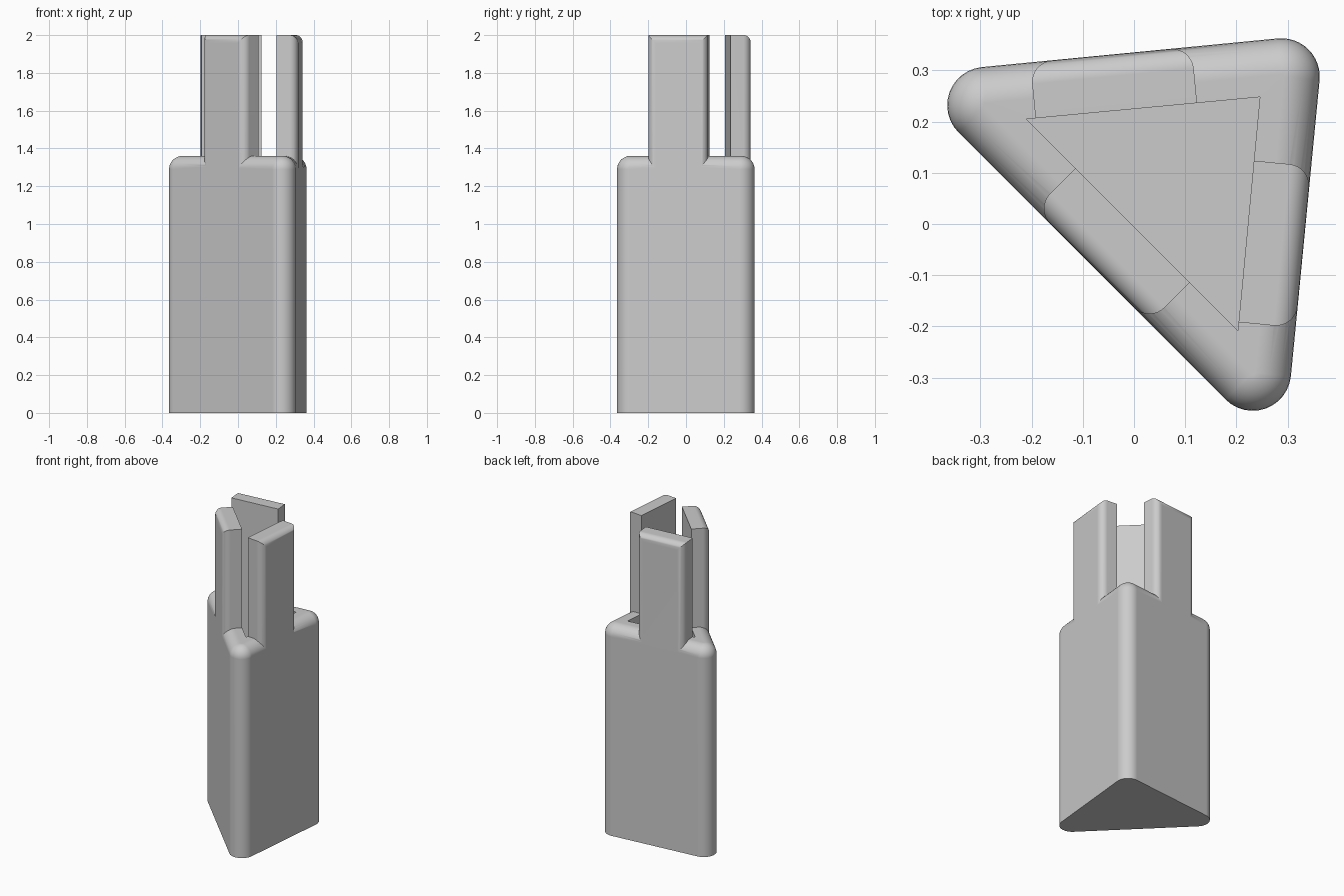
import bpy, bmesh
from math import sin, cos, pi
from mathutils import Vector

if "Cube" in bpy.data.objects:
    bpy.data.objects.remove(bpy.data.objects["Cube"])

grey = bpy.data.materials.new("plain grey")
grey.use_nodes = True
grey.diffuse_color = (0.6, 0.6, 0.6, 1)
grey.node_tree.nodes["Principled BSDF"].inputs["Base Color"].default_value = (0.6, 0.6, 0.6, 1)

# Corner centres of the rounded triangle, counter-clockwise
CORNERS = [Vector((-0.29, 0.232)), Vector((0.232, -0.29)), Vector((0.288, 0.288))]
CORNER_R = 0.075
BODY_TOP, BODY_FILLET = 1.36, 0.07
TAB_TOP, TAB_FILLET, TAB_DEPTH = 2.0, 0.042, 0.122
POCKET_FLOOR = 0.113


def loft(name, rings):
    """Closed solid skinned through rings of equal length."""
    bm = bmesh.new()
    rows = [[bm.verts.new(p) for p in ring] for ring in rings]
    n = len(rows[0])
    for a, b in zip(rows, rows[1:]):
        for i in range(n):
            j = (i + 1) % n
            bm.faces.new((a[i], a[j], b[j], b[i]))
    bm.faces.new(rows[0])
    bm.faces.new(rows[-1])
    bmesh.ops.recalc_face_normals(bm, faces=bm.faces)
    mesh = bpy.data.meshes.new(name)
    bm.to_mesh(mesh)
    bm.free()
    mesh.materials.append(grey)
    obj = bpy.data.objects.new(name, mesh)
    bpy.context.collection.objects.link(obj)
    return obj


def edge_frame(i):
    """Start corner, direction and outward normal of one side."""
    p, q = CORNERS[i], CORNERS[(i + 1) % 3]
    u = (q - p).normalized()
    return p, u, Vector((u.y, -u.x))


def body_ring(radius, z, steps=12):
    pts = []
    for i, c in enumerate(CORNERS):
        start, end = edge_frame(i - 1)[2], edge_frame(i)[2]
        for k in range(steps + 1):
            pts.append((c + radius * start.slerp(end, k / steps)).to_3d() + Vector((0, 0, z)))
    return pts


def make_tab(name, side, s0, s1, steps=8):
    """Upright tab flush with a side, rounded on its outer upright and top edges."""
    p, u, n = edge_frame(side)
    outer = CORNER_R - 0.0004
    rows = []
    for k in range(steps + 1):
        t = k / steps * pi / 2
        rows.append((TAB_FILLET * (1 - cos(t)), TAB_FILLET * (1 - sin(t))))
    rows.append((TAB_DEPTH, 0))
    rings = []
    for depth, inset in rows:
        a = p + u * (s0 + inset) + n * (outer - depth)
        b = p + u * (s1 - inset) + n * (outer - depth)
        low, high = 1.2, TAB_TOP - inset
        rings.append([(*a, low), (*a, high), (*b, high), (*b, low)])
    return loft(name, rings)


def combine(target, tool, operation):
    tool.hide_render = True
    mod = target.modifiers.new("combine", "BOOLEAN")
    mod.operation, mod.object, mod.solver = operation, tool, "EXACT"
    bpy.context.view_layer.objects.active = target
    bpy.ops.object.modifier_apply(modifier=mod.name)
    bpy.data.objects.remove(tool)


# Body with rounded corners and rounded top rim
rings = [body_ring(CORNER_R, 0)]
for k in range(9):
    t = k / 8 * pi / 2
    rings.append(body_ring(CORNER_R - BODY_FILLET * (1 - cos(t)),
                           BODY_TOP - BODY_FILLET * (1 - sin(t))))
body = loft("triangular_socket", rings)

# Three upright tabs, one on each side
for side, (name, s0, s1) in enumerate([("front_tab", 0.211, 0.527),
                                       ("left_tab", 0.095, 0.412),
                                       ("back_tab", 0.169, 0.486)]):
    combine(body, make_tab(name, side, s0, s1), "UNION")

# Sharp-cornered pocket, which also trims the inner faces of the tabs
inner = [(-0.21, 0.205), (0.203, -0.208), (0.246, 0.248)]
cutter = loft("pocket_cutter", [[(x, y, z) for x, y in inner] for z in (POCKET_FLOOR, 2.2)])
combine(body, cutter, "DIFFERENCE")

# Smooth fillets with crisp edges
bpy.ops.object.select_all(action="DESELECT")
body.select_set(True)
bpy.context.view_layer.objects.active = body
bpy.ops.object.shade_smooth_by_angle(angle=pi / 6)
weighted = body.modifiers.new("even_shading", "WEIGHTED_NORMAL")
weighted.keep_sharp = True
